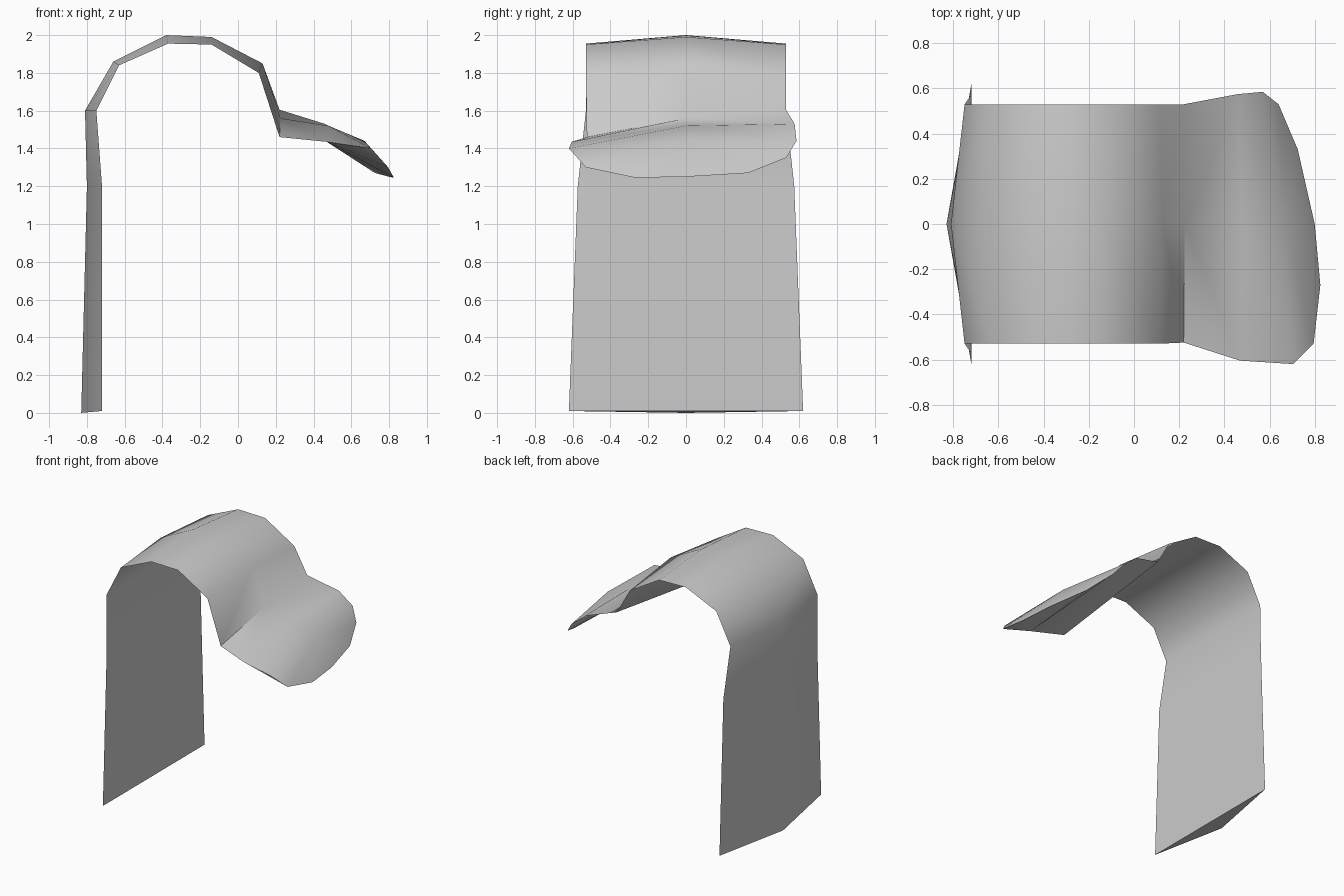
import bpy
import bmesh
from math import radians

cube = bpy.data.objects.get("Cube")
if cube:
    bpy.data.objects.remove(cube)

# One plain grey for the whole body
grey = bpy.data.materials.new("plain grey")
grey.use_nodes = True
colour = (0.6, 0.6, 0.6, 1)
grey.diffuse_color = colour
grey.node_tree.nodes["Principled BSDF"].inputs["Base Color"].default_value = colour

# Hanging panel and arch: ridge x, z, then edge x, z and half width
arch = [
    (-0.83, 0.0, -0.72, 0.01, 0.62),
    (-0.80, 1.2, -0.72, 1.2, 0.573),
    (-0.81, 1.6, -0.75, 1.6, 0.53),
    (-0.66, 1.86, -0.63, 1.84, 0.53),
    (-0.38, 2.0, -0.37, 1.955, 0.53),
    (-0.14, 1.99, -0.14, 1.95, 0.53),
    (0.13, 1.85, 0.11, 1.80, 0.53),
]
rows = [[(ex, -w, ez), (mx, 0, mz), (ex, w, ez)] for mx, mz, ex, ez, w in arch]

# Twisted lip: front edge, ridge and back edge of each row
rows += [
    [(0.22, -0.525, 1.46), (0.225, 0, 1.56), (0.22, 0.53, 1.605)],
    [(0.47, -0.605, 1.435), (0.48, 0, 1.52), (0.46, 0.575, 1.53)],
    [(0.705, -0.62, 1.40), (0.67, 0, 1.44), (0.57, 0.585, 1.44)],
]
rim = [(0.795, -0.53, 1.30), (0.825, -0.27, 1.245), (0.80, 0, 1.25),
       (0.725, 0.33, 1.27), (0.64, 0.53, 1.35)]

bm = bmesh.new()
grid = [[bm.verts.new(p) for p in row] for row in rows]
tip = [bm.verts.new(p) for p in rim]


def fan(hub, points):
    """Triangles from one corner across a run of points."""
    for a, b in zip(points, points[1:]):
        bm.faces.new((hub, a, b))


# Ridged outer skin, and a flat inner skin as far as the lip
for i, (low, high) in enumerate(zip(grid, grid[1:])):
    fan(low[1], [low[0], *high, low[2]])
    if i < len(grid) - 2:
        bm.faces.new((low[0], low[2], high[2], high[0]))

# Rounded tip above and below, and the bottom hem
front, ridge, back = grid[-1]
fan(ridge, [front, *tip, back])
fan(grid[-2][0], [front, *tip, back, grid[-2][2]])
bm.faces.new(grid[0])

bmesh.ops.recalc_face_normals(bm, faces=bm.faces)
mesh = bpy.data.meshes.new("curved_body")
bm.to_mesh(mesh)
bm.free()
mesh.materials.append(grey)
body = bpy.data.objects.new("curved_body", mesh)
bpy.context.collection.objects.link(body)

# Smooth along the bend, sharp where the two skins meet
bpy.ops.object.select_all(action="DESELECT")
body.select_set(True)
bpy.context.view_layer.objects.active = body
bpy.ops.object.shade_smooth_by_angle(angle=radians(65))
